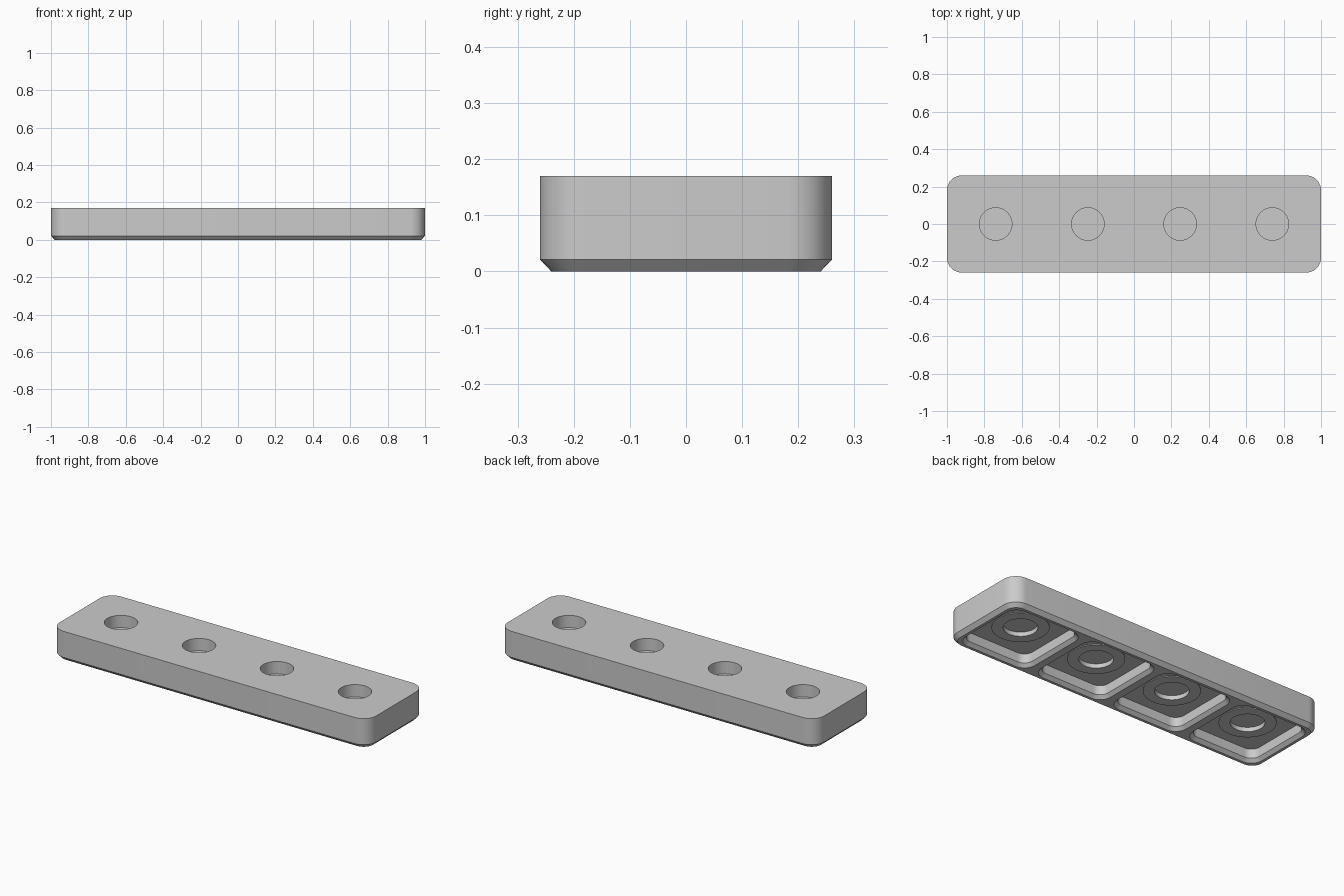
import bpy, bmesh, math

if "Cube" in bpy.data.objects:
    bpy.data.objects.remove(bpy.data.objects["Cube"], do_unlink=True)

grey = bpy.data.materials.new("light_grey")
grey.use_nodes = True
grey.diffuse_color = (0.6, 0.6, 0.6, 1)
grey.node_tree.nodes["Principled BSDF"].inputs["Base Color"].default_value = (0.6, 0.6, 0.6, 1)


def rounded(hx, hy, r, z, steps):
    """Rounded rectangle outline; a circle when both half sizes equal r."""
    pts = []
    for k, (sx, sy) in enumerate(((1, 1), (-1, 1), (-1, -1), (1, -1))):
        for i in range(steps):
            full = hx - r < 1e-6
            a = (k + i / (steps if full else steps - 1)) * math.pi / 2
            pts.append((sx * (hx - r) + r * math.cos(a),
                        sy * (hy - r) + r * math.sin(a), z))
    return pts


def loft(name, rings, steps=10, caps=True, at=0.0):
    """Skin a stack of outlines, each given as (hx, hy, radius, z)."""
    bm = bmesh.new()
    loops = [[bm.verts.new(p) for p in rounded(*ring, steps)] for ring in rings]
    for low, high in zip(loops, loops[1:]):
        n = len(low)
        for i in range(n):
            j = (i + 1) % n
            bm.faces.new((low[i], low[j], high[j], high[i]))
    if caps:
        bm.faces.new(list(reversed(loops[0])))
        bm.faces.new(loops[-1])
    bmesh.ops.recalc_face_normals(bm, faces=bm.faces)
    mesh = bpy.data.meshes.new(name)
    bm.to_mesh(mesh)
    bm.free()
    obj = bpy.data.objects.new(name, mesh)
    obj.location.x = at
    mesh.materials.append(grey)
    bpy.context.collection.objects.link(obj)
    return obj


def activate(obj):
    bpy.ops.object.select_all(action="DESELECT")
    obj.select_set(True)
    bpy.context.view_layer.objects.active = obj


def cut(target, cutter):
    cutter.hide_render = True
    mod = target.modifiers.new("cut", "BOOLEAN")
    mod.operation, mod.solver, mod.object = "DIFFERENCE", "EXACT", cutter
    bpy.context.view_layer.update()
    activate(target)
    bpy.ops.object.modifier_apply(modifier=mod.name)
    bpy.data.objects.remove(cutter, do_unlink=True)


def smooth(obj):
    activate(obj)
    bpy.ops.object.shade_smooth_by_angle(angle=math.radians(30))


HOLE, COLLAR = 0.087, 0.145
CEILING, FLOOR = 0.07, 0.1

# Bar with rounded corners and a chamfered lower edge
bar = loft("bar", [(0.98, 0.24, 0.06, 0), (1, 0.26, 0.08, 0.021), (1, 0.26, 0.08, 0.17)])

for i in range(4):
    x = (i - 1.5) * 0.493
    # Square pocket underneath, chamfered at its mouth
    cut(bar, loft("pocket_cutter", [(0.23, 0.23, 0.075, -0.005), (0.207, 0.207, 0.052, 0.018),
                                    (0.207, 0.207, 0.052, CEILING)], at=x))
    # Blind hole from above and shallow recess from below, with a thin web between
    cut(bar, loft("hole_cutter", [(HOLE, HOLE, HOLE, FLOOR), (HOLE, HOLE, HOLE, 0.2)], at=x))
    cut(bar, loft("recess_cutter", [(HOLE, HOLE, HOLE, 0.05), (HOLE, HOLE, HOLE, 0.09)], at=x))
    # Low collar around the recess
    low = CEILING - 0.004
    collar = loft("recess_collar", [(COLLAR, COLLAR, COLLAR, CEILING), (COLLAR, COLLAR, COLLAR, low),
                                    (HOLE, HOLE, HOLE, low), (HOLE, HOLE, HOLE, CEILING),
                                    (COLLAR, COLLAR, COLLAR, CEILING)], caps=False, at=x)
    smooth(collar)

smooth(bar)
